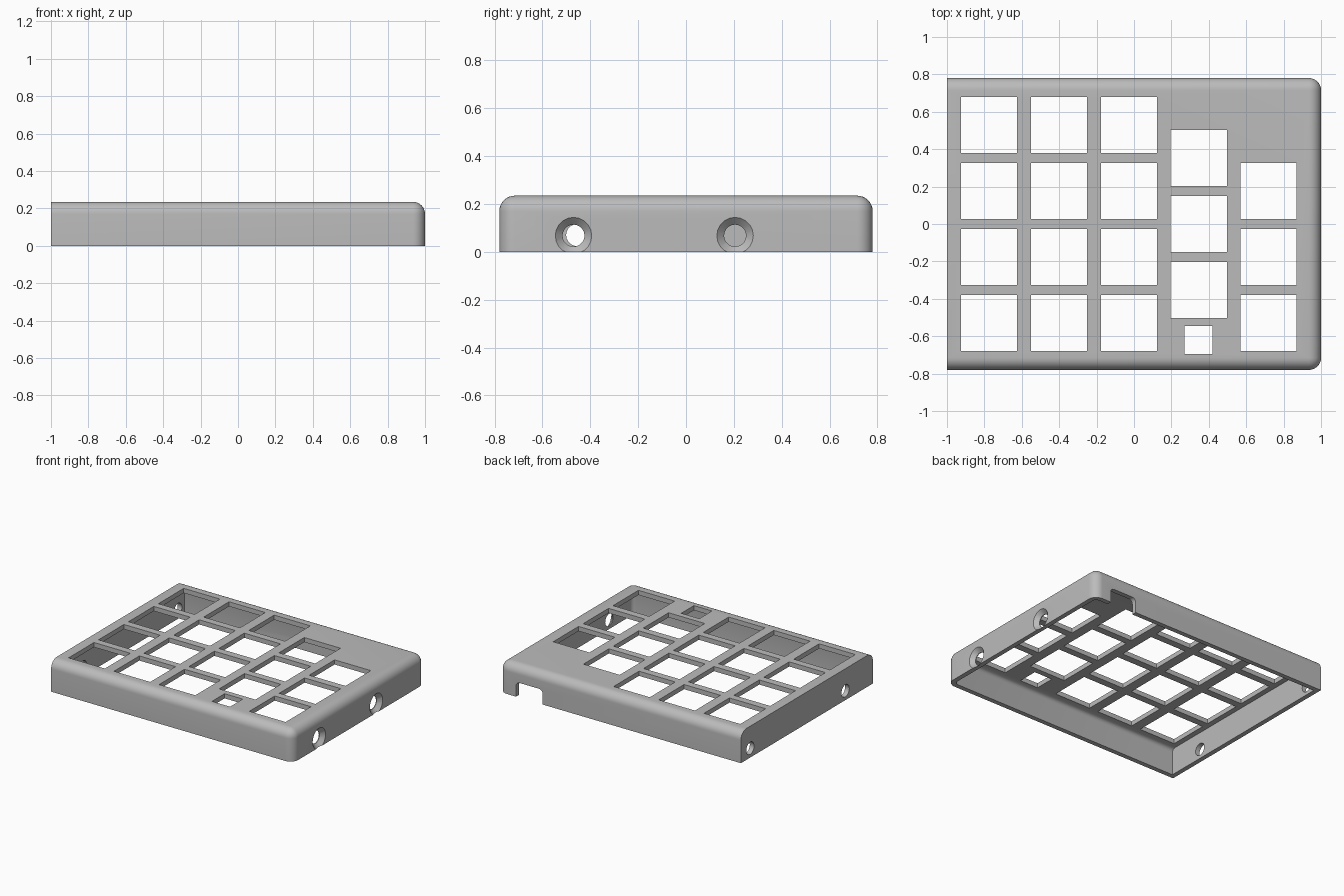
import bpy, bmesh, math
from mathutils import Matrix

if "Cube" in bpy.data.objects:
    bpy.data.objects.remove(bpy.data.objects["Cube"])

HX, HY, H = 1.0, 0.78, 0.235      # half width, half depth, height
WALL, TOP, R = 0.035, 0.035, 0.065

grey = bpy.data.materials.new("case grey")
grey.diffuse_color = (0.5, 0.5, 0.5, 1)
grey.use_nodes = True
grey.node_tree.nodes["Principled BSDF"].inputs["Base Color"].default_value = grey.diffuse_color


def make_object(name, bm):
    mesh = bpy.data.meshes.new(name)
    bm.normal_update()
    bm.to_mesh(mesh)
    bm.free()
    mesh.materials.append(grey)
    ob = bpy.data.objects.new(name, mesh)
    bpy.context.collection.objects.link(ob)
    return ob


def add_box(bm, x0, x1, y0, y1, z0, z1):
    m = Matrix.Translation(((x0 + x1) / 2, (y0 + y1) / 2, (z0 + z1) / 2))
    m = m @ Matrix.Diagonal((x1 - x0, y1 - y0, z1 - z0, 1))
    return bmesh.ops.create_cube(bm, size=1, matrix=m)["verts"]


def add_bore(bm, x, y, z, r_left, r_right, length, sides=20):
    m = Matrix.Translation((x, y, z)) @ Matrix.Rotation(math.pi / 2, 4, 'Y')
    bmesh.ops.create_cone(bm, cap_ends=True, segments=sides, radius1=r_left,
                          radius2=r_right, depth=length, matrix=m)


def rounded_block(name, x0, x1, hy, z0, z1, r, segs):
    # The left end stays square; top and right-hand edges are rounded
    bm = bmesh.new()
    add_box(bm, x0, x1, -hy, hy, z0, z1)

    def soft(e):
        a, b = e.verts[0].co, e.verts[1].co
        c = (a + b) / 2
        on_top = abs(c.z - z1) < 1e-5 and c.x > x0 + 1e-3
        upright = abs(a.z - b.z) > 1e-3 and c.x > x1 - 1e-3
        return on_top or upright
    bmesh.ops.bevel(bm, geom=[e for e in bm.edges if soft(e)], offset=r,
                    segments=segs, profile=0.5, affect='EDGES')
    return make_object(name, bm)


# Case shell and the hollow beneath it
case = rounded_block("case_shell", -HX, HX, HY, 0, H, R, 8)
cavity = rounded_block("cavity_cutter", -HX + WALL, HX - WALL, HY - WALL,
                       -0.1, H - TOP, R - WALL, 4)

# Key openings: column centre and its row centres
rows = (0.53, 0.177, -0.177, -0.53)
columns = [(-0.775, rows), (-0.4, rows), (-0.027, rows),
           (0.346, (0.353, 0, -0.353)), (0.72, rows[1:])]
bm = bmesh.new()
openings = [(x, y, 0.15) for x, ys in columns for y in ys]
openings.append((0.346, -0.62, 0.075))
for x, y, h in openings:
    add_box(bm, x - h, x + h, y - h, y + h, H - 0.1, H + 0.1)
keys = make_object("key_cutter", bm)

# Plain bores through the left wall
bm = bmesh.new()
for y in (-0.455, 0.67):
    add_bore(bm, -HX, y, 0.07, 0.046, 0.046, 0.2)
left_holes = make_object("left_hole_cutter", bm)

# Bores and countersinks through the right wall
bm = bmesh.new()
for y in (-0.47, 0.205):
    add_bore(bm, HX, y, 0.068, 0.046, 0.046, 0.2)
right_holes = make_object("right_hole_cutter", bm)
bm = bmesh.new()
for y in (-0.47, 0.205):
    add_bore(bm, HX - 0.01, y, 0.068, 0.0455, 0.0865, 0.04)
sinks = make_object("countersink_cutter", bm)

# Cable notch in the back wall with rounded upper corners
bm = bmesh.new()
add_box(bm, 0.64, 0.86, HY - 0.1, HY + 0.1, -0.1, 0.11)
top_edges = [e for e in bm.edges
             if all(v.co.z > 0 for v in e.verts)
             and abs(e.verts[0].co.y - e.verts[1].co.y) > 0.1]
bmesh.ops.bevel(bm, geom=top_edges, offset=0.03, segments=4, profile=0.5,
                affect='EDGES')
notch = make_object("notch_cutter", bm)

# Cut everything out of the shell
bpy.context.view_layer.objects.active = case
for cutter in (cavity, keys, left_holes, right_holes, sinks, notch):
    mod = case.modifiers.new(cutter.name, 'BOOLEAN')
    mod.operation = 'DIFFERENCE'
    mod.solver = 'EXACT'
    mod.object = cutter
    bpy.ops.object.modifier_apply(modifier=mod.name)
    bpy.data.objects.remove(cutter)

case.select_set(True)
bpy.ops.object.shade_smooth_by_angle(angle=math.radians(30))
